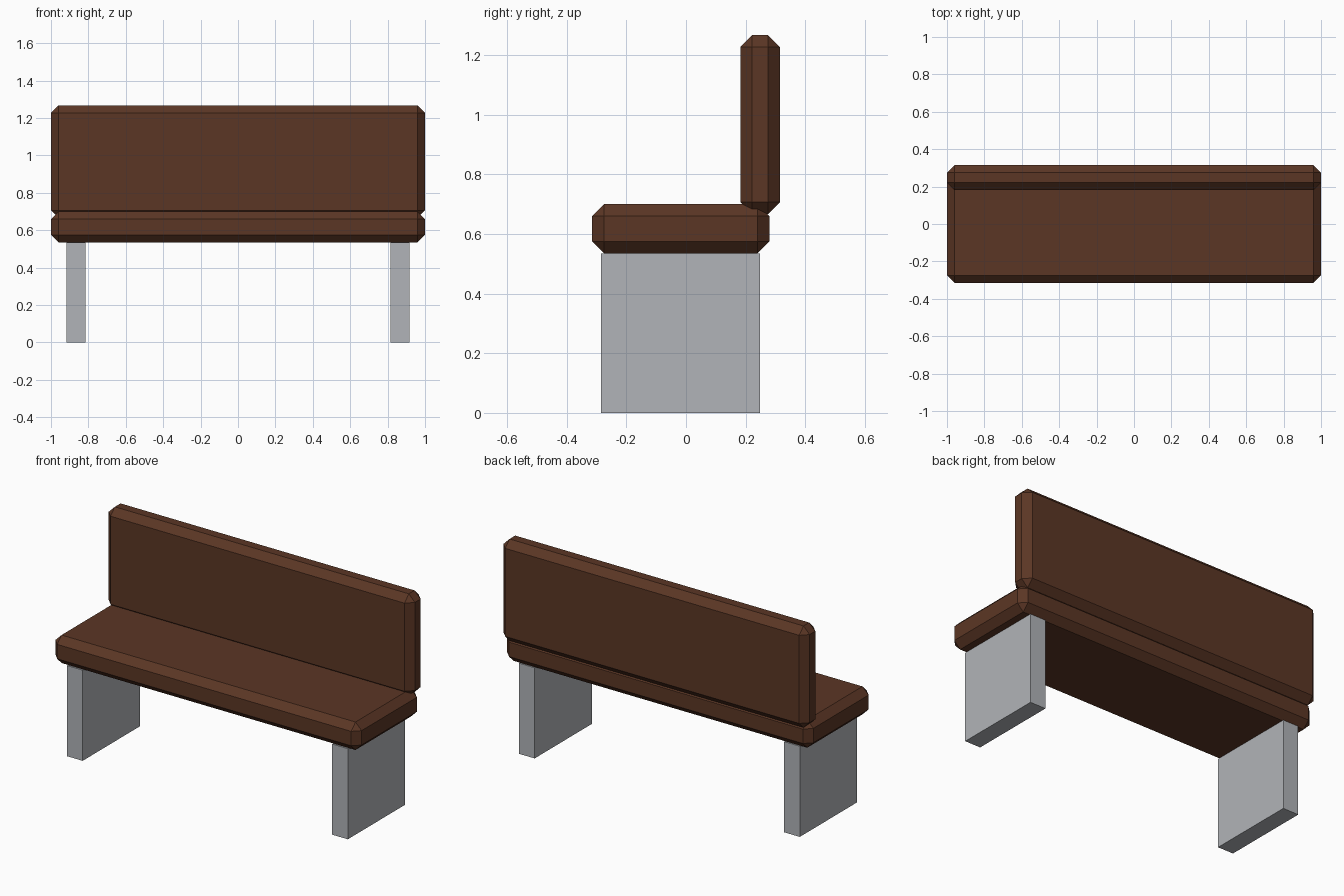
import bpy
from mathutils import Vector

old = bpy.data.objects.get("Cube")
if old:
    bpy.data.objects.remove(old, do_unlink=True)


def make_material(name, colour):
    mat = bpy.data.materials.new(name)
    mat.use_nodes = True
    mat.diffuse_color = (*colour, 1)
    mat.node_tree.nodes["Principled BSDF"].inputs["Base Color"].default_value = (*colour, 1)
    return mat


def make_box(name, low, high, mat, chamfer=0):
    """Box between two corners, with optional single-cut chamfered edges."""
    low, high = Vector(low), Vector(high)
    bpy.ops.mesh.primitive_cube_add(size=1, location=(low + high) / 2)
    obj = bpy.context.object
    obj.name = name
    obj.scale = high - low
    bpy.ops.object.transform_apply(location=False, rotation=False, scale=True)
    obj.data.materials.append(mat)
    if chamfer:
        bevel = obj.modifiers.new("Chamfer", "BEVEL")
        bevel.width = chamfer
        bevel.segments = 1
        bevel.limit_method = "NONE"
    return obj


wood = make_material("brown wood", (0.105, 0.037, 0.018))
stone = make_material("light grey concrete", (0.44, 0.455, 0.48))

# Chamfered planks
make_box("seat", (-1, -0.315, 0.535), (1, 0.28, 0.70), wood, 0.04)
make_box("backrest", (-1, 0.182, 0.667), (1, 0.315, 1.267), wood, 0.04)

# Slab legs, one on each side
for side, name in ((-1, "right_leg"), (1, "left_leg")):
    inner, outer = sorted((side * 0.815, side * 0.917))
    make_box(name, (inner, -0.285, 0), (outer, 0.248, 0.535), stone)
